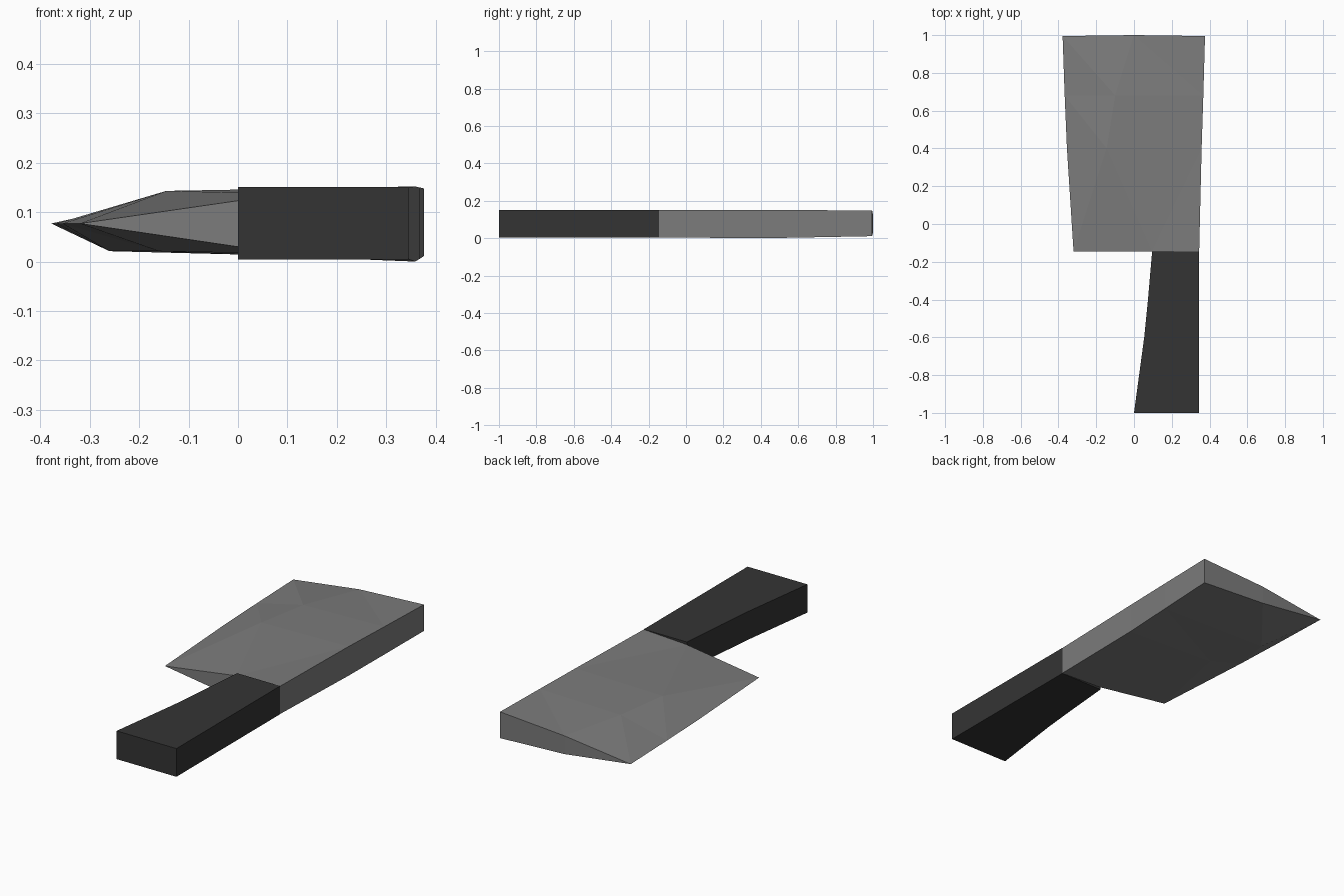
import bpy
import bmesh

cube = bpy.data.objects.get("Cube")
if cube:
    bpy.data.objects.remove(cube, do_unlink=True)


def make_material(name, value):
    mat = bpy.data.materials.new(name)
    mat.use_nodes = True
    colour = (value, value, value, 1)
    mat.diffuse_color = colour
    mat.node_tree.nodes["Principled BSDF"].inputs["Base Color"].default_value = colour
    return mat


def loft(name, sections, mat):
    """Skin matching closed cross-sections with flat triangles, capped at both ends."""
    bm = bmesh.new()
    rings = [[bm.verts.new(p) for p in ring] for ring in sections]
    count = len(rings[0])
    for a, b in zip(rings, rings[1:]):
        for i in range(count):
            j = (i + 1) % count
            bm.faces.new((a[i], a[j], b[j], b[i]))
    bm.faces.new(rings[0])
    bm.faces.new(rings[-1])
    bmesh.ops.recalc_face_normals(bm, faces=bm.faces)
    bmesh.ops.triangulate(bm, faces=bm.faces)
    mesh = bpy.data.meshes.new(name)
    bm.to_mesh(mesh)
    bm.free()
    mesh.materials.append(mat)
    obj = bpy.data.objects.new(name, mesh)
    bpy.context.collection.objects.link(obj)
    return obj


steel = make_material("grey steel", 0.2)
grip = make_material("charcoal grip", 0.034)


# Blade section: cutting edge, upper ridge, spine top, spine bottom, lower ridge
def blade_section(y, edge, upper, spine, low, high, lower):
    return [(edge, y, 0.077), (upper[0], y, upper[1]), (spine, y, high),
            (spine, y, low), (lower[0], y, lower[1])]


blade = loft("blade", [
    blade_section(-0.145, -0.32, (0.095, 0.137), 0.345, 0.005, 0.15, (0.095, 0.016)),
    blade_section(0.4, -0.355, (-0.145, 0.143), 0.358, 0.0, 0.152, (-0.16, 0.021)),
    blade_section(0.68, -0.367, (-0.1, 0.139), 0.367, 0.005, 0.15, (-0.26, 0.021)),
    blade_section(0.995, -0.378, (0.0, 0.125), 0.376, 0.011, 0.148, (0.0, 0.03)),
], steel)
# The tip bows out slightly at the ridge
for v in blade.data.vertices:
    if v.co.y > 0.99 and abs(v.co.x) < 0.1:
        v.co.y = 1.0


# Handle: rectangular sections narrowing towards the blade
def handle_section(y, left):
    low, high, right = 0.004, 0.151, 0.345
    return [(left, y, low), (left, y, high), (right, y, high), (right, y, low)]


loft("handle", [
    handle_section(-1.0, 0.0),
    handle_section(-0.6, 0.054),
    handle_section(-0.4, 0.074),
    handle_section(-0.145, 0.096),
], grip)
